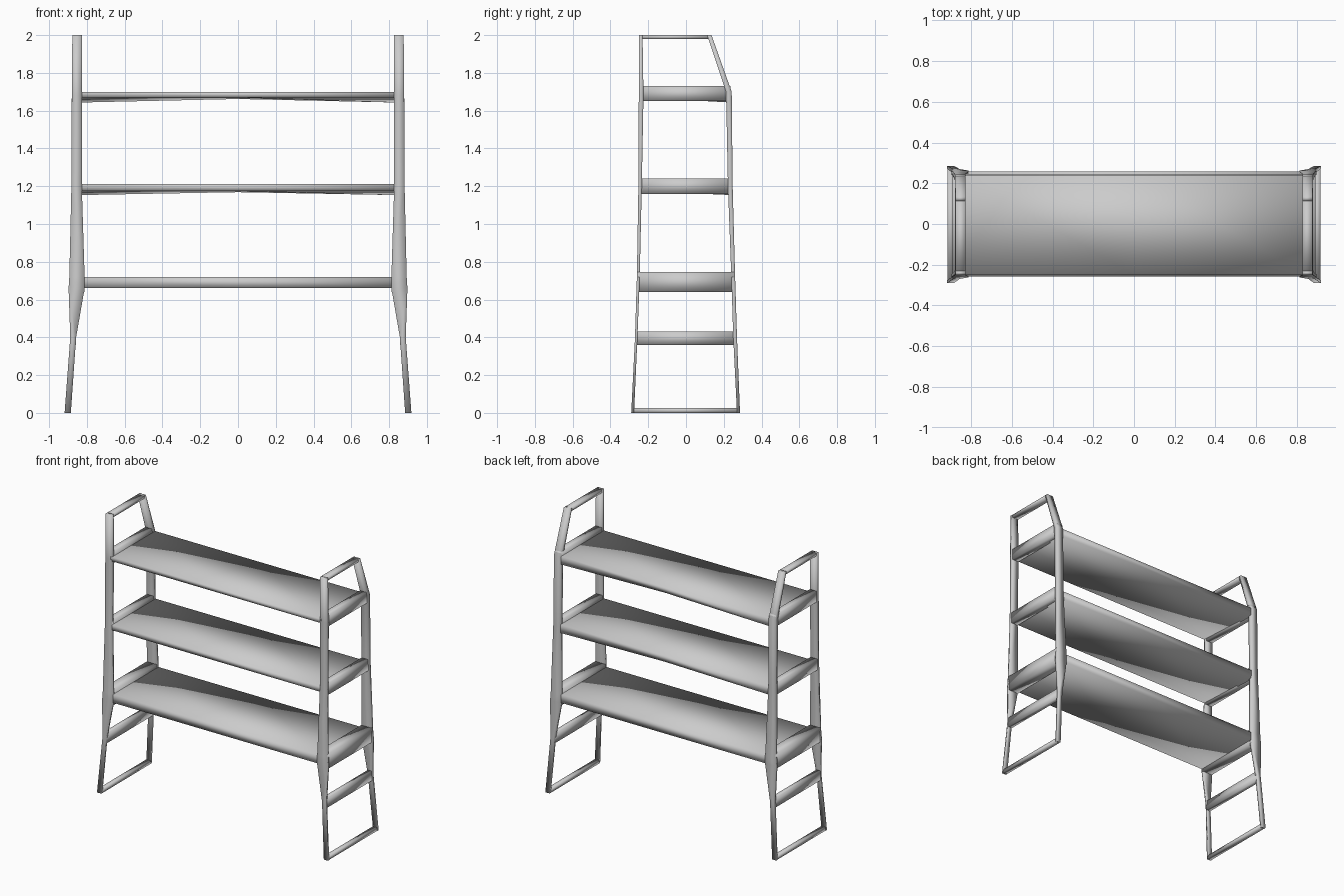
import bpy, bmesh


def make_object(name, rings, mirror=False):
    """Loft a closed solid through four-cornered rings."""
    bm = bmesh.new()
    loops = [[bm.verts.new(p) for p in ring] for ring in rings]
    for a, b in zip(loops, loops[1:]):
        for i in range(4):
            j = (i + 1) % 4
            bm.faces.new((a[i], a[j], b[j], b[i]))
    bm.faces.new(loops[0])
    bm.faces.new(loops[-1])
    bmesh.ops.recalc_face_normals(bm, faces=bm.faces)
    for f in bm.faces:
        f.smooth = True
    mesh = bpy.data.meshes.new(name)
    bm.to_mesh(mesh)
    bm.free()
    ob = bpy.data.objects.new(name, mesh)
    bpy.context.collection.objects.link(ob)
    if mirror:
        mod = ob.modifiers.new("mirror", 'MIRROR')
        mod.use_axis = (True, False, False)
    return ob


def upright(name, stations):
    rings = [[(xi, y0, z), (xo, y0, z), (xo, y1, z), (xi, y1, z)]
             for z, xi, xo, y0, y1 in stations]
    return make_object(name, rings, True)


# Uprights: height, inner x, outer x, y range
upright("front_upright", [
    (0.00, 0.885, 0.918, -0.290, -0.275),
    (0.40, 0.857, 0.888, -0.270, -0.257),
    (0.66, 0.812, 0.897, -0.262, -0.247),
    (0.72, 0.812, 0.893, -0.260, -0.245),
    (1.20, 0.827, 0.882, -0.252, -0.234),
    (1.68, 0.827, 0.880, -0.250, -0.225),
    (2.00, 0.827, 0.877, -0.250, -0.230)])
upright("back_upright", [
    (0.00, 0.885, 0.918, 0.270, 0.286),
    (0.40, 0.857, 0.888, 0.250, 0.270),
    (0.66, 0.812, 0.897, 0.242, 0.262),
    (0.72, 0.812, 0.893, 0.240, 0.260),
    (1.20, 0.827, 0.882, 0.222, 0.247),
    (1.70, 0.827, 0.880, 0.212, 0.242),
    (2.00, 0.827, 0.877, 0.112, 0.135)])

# Cross rungs: name, z range, inner x, outer x, front y, back y
for name, z0, z1, xi, xo, y0, y1 in [
        ("foot_rung", 0.00, 0.025, 0.884, 0.916, -0.285, 0.281),
        ("step_rung", 0.36, 0.43, 0.857, 0.888, -0.266, 0.263),
        ("low_shelf_rung", 0.64, 0.745, 0.813, 0.893, -0.257, 0.257),
        ("mid_shelf_rung", 1.16, 1.24, 0.827, 0.880, -0.248, 0.242),
        ("high_shelf_rung", 1.65, 1.73, 0.827, 0.878, -0.246, 0.235),
        ("top_rung", 1.98, 2.00, 0.827, 0.876, -0.246, 0.131)]:
    make_object(name, [[(xi, y, z0), (xo, y, z0), (xo, y, z1), (xi, y, z1)]
                       for y in (y0, y1)], True)

# Shelves: the underside dips a little toward the back corners
for name, z0, z1, dip, x, y0, y1 in [
        ("low_shelf", 0.66, 0.72, 0.0, 0.83, -0.258, 0.258),
        ("mid_shelf", 1.175, 1.212, 0.022, 0.84, -0.250, 0.245),
        ("high_shelf", 1.67, 1.70, 0.027, 0.84, -0.250, 0.240)]:
    make_object(name, [[(px, y0, z0), (px, y1, z0 - d),
                        (px, y1, z1), (px, y0, z1)]
                       for px, d in ((-x, dip), (0, dip * 0.3), (x, dip))])
